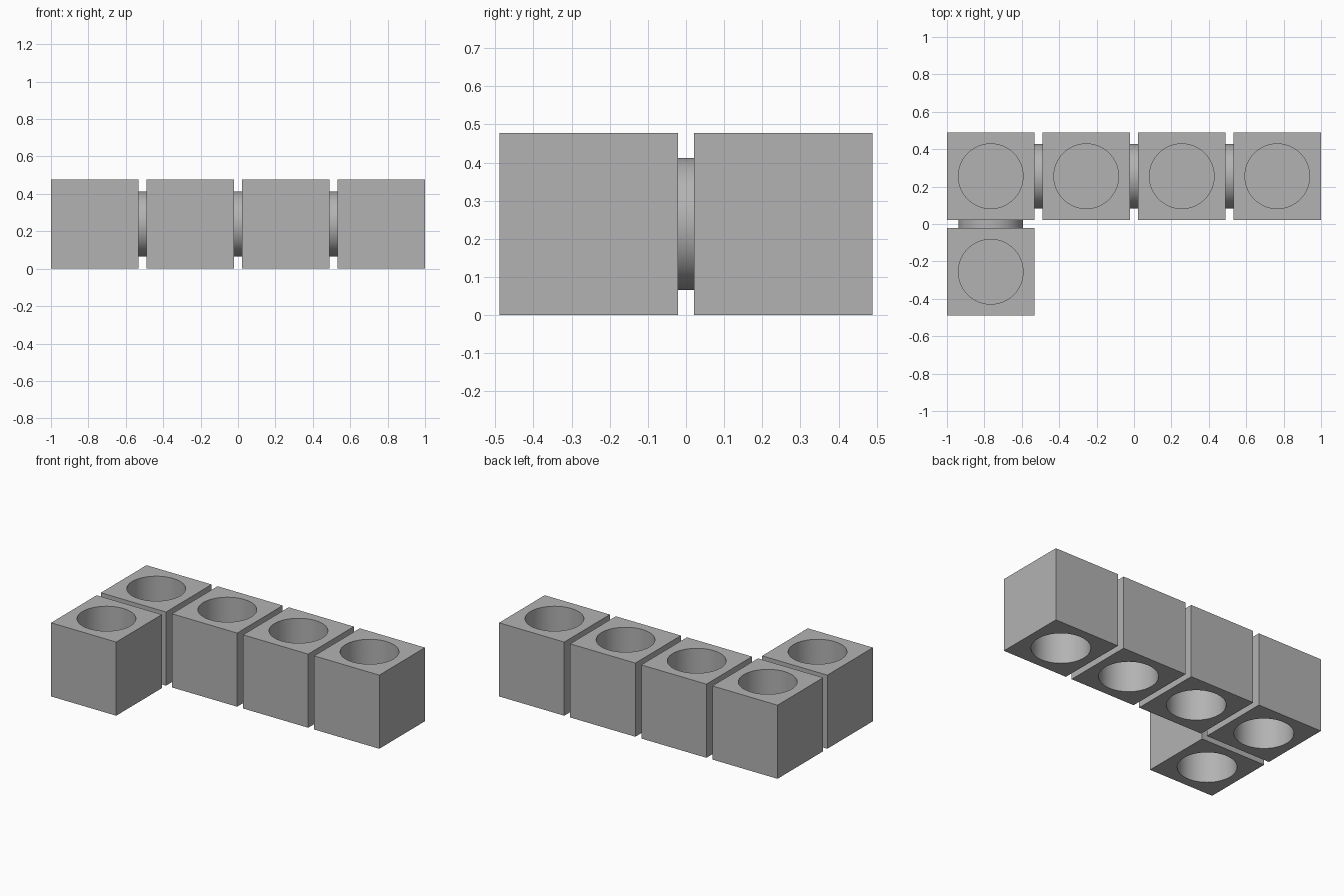
import bpy
import bmesh
from math import cos, sin, pi, radians

cube = bpy.data.objects.get("Cube")
if cube:
    bpy.data.objects.remove(cube, do_unlink=True)

SIDE, HEIGHT, PITCH = 0.468, 0.478, 0.5107
RADIUS, DEPTH, SEGMENTS = 0.173, 0.22, 64
HALF = SIDE / 2
GAP = PITCH - SIDE

grey = bpy.data.materials.new("plain grey")
grey.use_nodes = True
colour = (0.45, 0.45, 0.45, 1)
grey.diffuse_color = colour
grey.node_tree.nodes["Principled BSDF"].inputs["Base Color"].default_value = colour


def finish(bm, name, location):
    bmesh.ops.recalc_face_normals(bm, faces=bm.faces)
    mesh = bpy.data.meshes.new(name)
    bm.to_mesh(mesh)
    bm.free()
    mesh.materials.append(grey)
    obj = bpy.data.objects.new(name, mesh)
    obj.location = location
    bpy.context.collection.objects.link(obj)
    bpy.ops.object.select_all(action='DESELECT')
    obj.select_set(True)
    bpy.context.view_layer.objects.active = obj
    bpy.ops.object.shade_smooth_by_angle(angle=radians(30))
    return obj


def ring(bm, z, square):
    """A loop of points at height z, round or stretched out to a square."""
    points = []
    for i in range(SEGMENTS):
        c, s = cos(2 * pi * i / SEGMENTS), sin(2 * pi * i / SEGMENTS)
        r = HALF / max(abs(c), abs(s)) if square else RADIUS
        points.append(bm.verts.new((c * r, s * r, z)))
    return points


def block(name, x, y):
    """Square block with a round pocket in its top and its underside."""
    bm = bmesh.new()
    profile = [(HEIGHT - DEPTH, False), (HEIGHT, False), (HEIGHT, True),
               (0, True), (0, False), (DEPTH, False)]
    rings = [ring(bm, z, square) for z, square in profile]
    for a, b in zip(rings, rings[1:]):
        for i in range(SEGMENTS):
            j = (i + 1) % SEGMENTS
            bm.faces.new((a[i], a[j], b[j], b[i]))
    bm.faces.new(rings[0])
    bm.faces.new(rings[-1])
    finish(bm, name, (x, y, 0))


def joint(name, x, y, along_x):
    """Short round peg bridging the gap between two blocks."""
    bm = bmesh.new()
    bmesh.ops.create_cone(bm, cap_ends=True, segments=SEGMENTS, radius1=RADIUS,
                          radius2=RADIUS, depth=GAP + 0.01)
    obj = finish(bm, name, (x, y, HEIGHT / 2))
    obj.rotation_euler = (0, pi / 2, 0) if along_x else (pi / 2, 0, 0)


# Back row of four blocks with pegs between them
row_y = PITCH / 2
for n in range(4):
    x = (n - 1.5) * PITCH
    block(f"row_block_{n + 1}", x, row_y)
    if n < 3:
        joint(f"row_joint_{n + 1}", x + PITCH / 2, row_y, True)

# Single block in front of the row's right end
corner_x = -1.5 * PITCH
block("front_block", corner_x, -row_y)
joint("front_joint", corner_x, 0, False)
